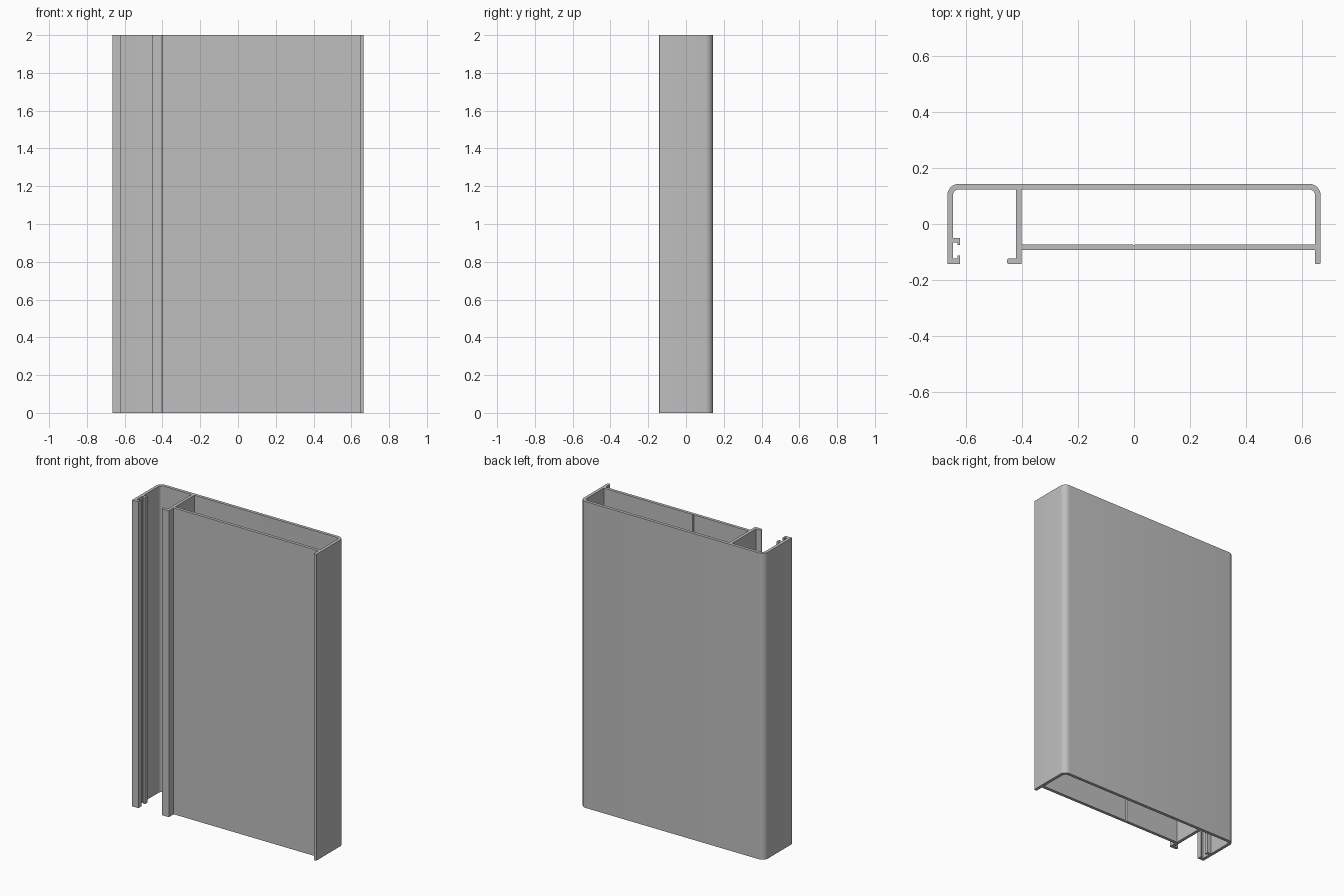
import bpy
import bmesh
import math
from mathutils import Vector

if "Cube" in bpy.data.objects:
    bpy.data.objects.remove(bpy.data.objects["Cube"], do_unlink=True)

HEIGHT = 2.0
W, D, T = 0.665, 0.143, 0.02       # half width, half depth, wall thickness
LEFT_IN, RIGHT_IN, BACK_IN = -W + T, W - T, D - T
DIV_L, DIV_R = -0.42, -0.40        # dividing web
PANEL_IN, PANEL_OUT = -0.073, -0.093
TIP, LIP = -0.62, -0.629           # clip channel tips


def rounded(corners, steps=8):
    """Turn (x, y[, radius]) corners into outline points with rounded corners."""
    points = []
    for i, corner in enumerate(corners):
        p = Vector(corner[:2])
        if len(corner) < 3:
            points.append(p)
            continue
        r = corner[2]
        a = (Vector(corners[i - 1][:2]) - p).normalized()
        b = (Vector(corners[(i + 1) % len(corners)][:2]) - p).normalized()
        centre = p + (a + b) * r
        for k in range(steps + 1):
            t = math.pi / 2 * k / steps
            points.append(centre - b * r * math.cos(t) - a * r * math.sin(t))
    return points


def extrude_profile(name, outlines, material):
    """Fill closed outlines (inner ones become holes) and extrude them upward."""
    curve = bpy.data.curves.new(name, "CURVE")
    curve.dimensions = "2D"
    curve.fill_mode = "BOTH"
    curve.extrude = HEIGHT / 2
    for outline in outlines:
        spline = curve.splines.new("POLY")
        spline.points.add(len(outline) - 1)
        for point, p in zip(spline.points, outline):
            point.co = (p.x, p.y, 0, 1)
        spline.use_cyclic_u = True
    obj = bpy.data.objects.new(name, curve)
    obj.location.z = HEIGHT / 2
    bpy.context.collection.objects.link(obj)
    bpy.ops.object.select_all(action="DESELECT")
    obj.select_set(True)
    bpy.context.view_layer.objects.active = obj
    bpy.ops.object.convert(target="MESH")
    obj = bpy.context.view_layer.objects.active

    # Weld caps to walls
    bm = bmesh.new()
    bm.from_mesh(obj.data)
    bmesh.ops.remove_doubles(bm, verts=bm.verts, dist=0.0001)
    bmesh.ops.recalc_face_normals(bm, faces=bm.faces)
    bm.to_mesh(obj.data)
    bm.free()
    obj.data.materials.clear()
    obj.data.materials.append(material)
    bpy.ops.object.shade_smooth_by_angle(angle=math.radians(30))
    return obj


grey = bpy.data.materials.new("plain_grey")
grey.use_nodes = True
colour = (0.52, 0.52, 0.52, 1)
grey.diffuse_color = colour
grey.node_tree.nodes["Principled BSDF"].inputs["Base Color"].default_value = colour

# Rounded outer shell and right fin
shell = [(-W, -D), (-W, D, 0.04), (W, D, 0.04), (W, -D, 0.005),
         (RIGHT_IN, -D, 0.005), (RIGHT_IN, PANEL_OUT)]
# Front panel edge, dividing web and its foot
web = [(DIV_R, PANEL_OUT), (DIV_R, -D, 0.005), (-0.453, -D, 0.008),
       (-0.453, -D + T, 0.008), (DIV_L, -D + T), (DIV_L, BACK_IN)]
# Open bay with the two facing clip hooks
clips = [(LEFT_IN, BACK_IN, T), (LEFT_IN, -0.05), (TIP, -0.05),
         (TIP, -0.075), (LIP, -0.075), (LIP, -0.066), (LEFT_IN, -0.066),
         (LEFT_IN, -D + T), (LIP, -D + T), (LIP, -0.112), (TIP, -0.112),
         (TIP, -D)]
# Closed chamber with a small centre groove
chamber = [(DIV_R, BACK_IN), (RIGHT_IN, BACK_IN, T), (RIGHT_IN, PANEL_IN),
           (0.005, PANEL_IN), (0, PANEL_IN - 0.005), (-0.005, PANEL_IN),
           (DIV_R, PANEL_IN)]

extrude_profile("extruded_frame_profile",
                [rounded(shell + web + clips), rounded(chamber)], grey)
